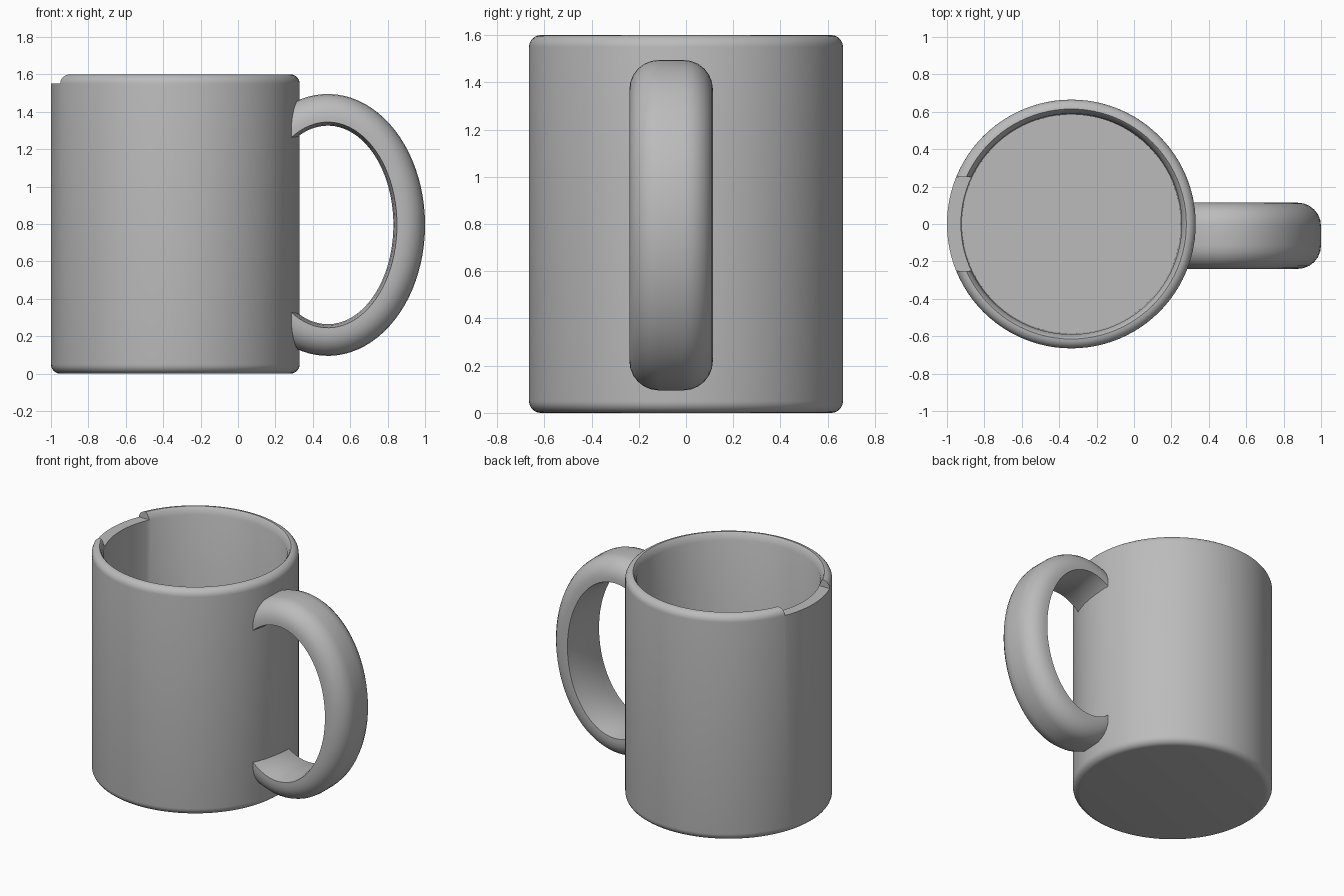
import bpy, bmesh
from math import sin, cos, pi, radians
from mathutils import Vector

cube = bpy.data.objects.get("Cube")
if cube:
    bpy.data.objects.remove(cube)

CX, R, H = -0.335, 0.665, 1.6      # cup axis, outer radius, height
ROUND = 0.05                       # rim and foot rounding

grey = bpy.data.materials.new("ceramic_grey")
grey.use_nodes = True
grey.diffuse_color = (0.5, 0.5, 0.5, 1)
grey.node_tree.nodes["Principled BSDF"].inputs["Base Color"].default_value = (0.5, 0.5, 0.5, 1)


def finish(name, bm):
    bmesh.ops.recalc_face_normals(bm, faces=bm.faces[:])
    mesh = bpy.data.meshes.new(name)
    bm.to_mesh(mesh)
    bm.free()
    mesh.materials.append(grey)
    obj = bpy.data.objects.new(name, mesh)
    bpy.context.collection.objects.link(obj)
    return obj


def smooth(obj):
    bpy.ops.object.select_all(action='DESELECT')
    obj.select_set(True)
    bpy.context.view_layer.objects.active = obj
    bpy.ops.object.shade_smooth_by_angle(angle=radians(35))


def arc(cx, cz, r, start, end, n=6):
    angles = [radians(start + (end - start) * i / n) for i in range(n + 1)]
    return [(cx + r * cos(a), cz + r * sin(a)) for a in angles]


# Cup: closed wall profile turned around the axis
profile = [(0, 0)] + arc(R - ROUND, ROUND, ROUND, -90, 0)
profile += arc(R - ROUND, H - ROUND, ROUND, 0, 90)
profile += [(0.608, H - 0.008), (0.59, H - ROUND), (0.585, 0.08), (0, 0.08)]
bm = bmesh.new()
verts = [bm.verts.new((CX + r, 0, z)) for r, z in profile]
edges = [bm.edges.new(pair) for pair in zip(verts, verts[1:])]
bmesh.ops.spin(bm, geom=verts + edges, cent=(CX, 0, 0), axis=(0, 0, 1),
               angle=2 * pi, steps=96, use_duplicate=False)
bmesh.ops.remove_doubles(bm, verts=bm.verts[:], dist=0.0005)
cup = finish("cup", bm)

# Shallow notch in the rim opposite the handle
bm = bmesh.new()
bmesh.ops.create_cube(bm, size=1)
bmesh.ops.scale(bm, vec=(0.3, 0.5, 0.2), verts=bm.verts[:])
bmesh.ops.translate(bm, vec=(-1, 0, H - ROUND + 0.1), verts=bm.verts[:])
cutter = finish("notch_cutter", bm)
cutter.hide_render = True
cut = cup.modifiers.new("rim_notch", 'BOOLEAN')
cut.operation, cut.object, cut.solver = 'DIFFERENCE', cutter, 'EXACT'
bpy.ops.object.select_all(action='DESELECT')
bpy.context.view_layer.objects.active = cup
cup.select_set(True)
bpy.ops.object.modifier_apply(modifier=cut.name)
bpy.data.objects.remove(cutter)
smooth(cup)

# Handle: D-shaped section (sideways offset, depth) swept along an ellipse
HALF, DEPTH, CORNER = 0.177, 0.15, 0.125
section = [(-HALF, DEPTH)] + arc(-HALF + CORNER, CORNER, CORNER, 180, 270)
section += arc(HALF - CORNER, CORNER, CORNER, 270, 360) + [(HALF, DEPTH)]
section += [(HALF * s, DEPTH + 0.02 * (1 - s * s)) for s in (0.6, 0.2, -0.2, -0.6)]
bm = bmesh.new()
rings, steps = [], 64
for i in range(steps + 1):
    t = radians(-135 + 270 * i / steps)
    rings.append([bm.verts.new((0.48 + (0.52 - d) * cos(t), -0.063 + s,
                                0.795 + (0.7 - d) * sin(t))) for s, d in section])
for a, b in zip(rings, rings[1:]):
    for k in range(len(section)):
        j = (k + 1) % len(section)
        bm.faces.new((a[k], a[j], b[j], b[k]))
# Trim both ends inside the cup wall
result = bmesh.ops.bisect_plane(bm, geom=bm.verts[:] + bm.edges[:] + bm.faces[:],
                                plane_co=Vector((0.27, 0, 0)), plane_no=Vector((-1, 0, 0)),
                                clear_outer=True)
rim = [e for e in result["geom_cut"] if isinstance(e, bmesh.types.BMEdge)]
bmesh.ops.holes_fill(bm, edges=rim, sides=0)
smooth(finish("handle", bm))
